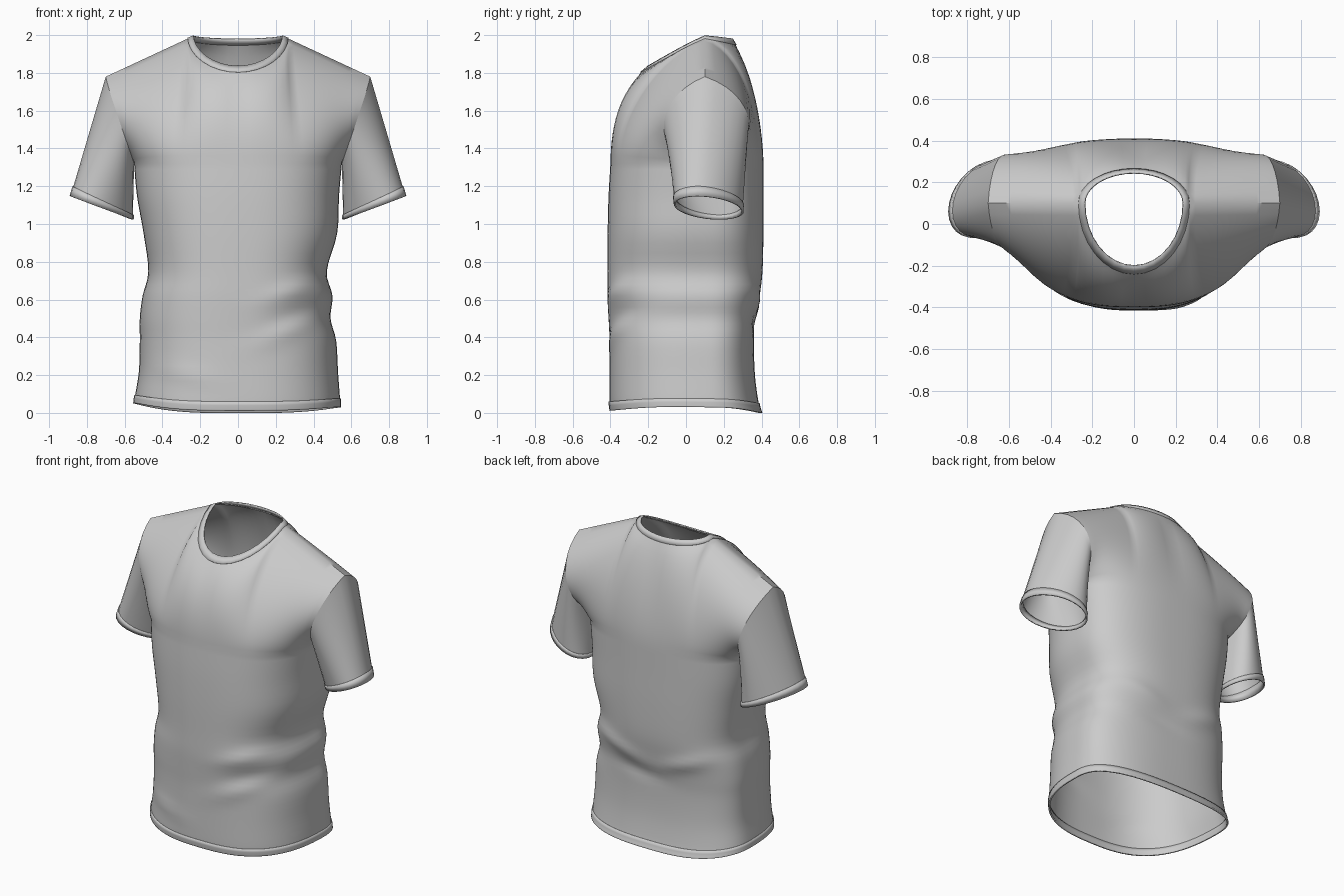
import bpy, bmesh
from math import sin, cos, pi, exp
from mathutils import Vector

cube = bpy.data.objects.get("Cube")
if cube:
    bpy.data.objects.remove(cube, do_unlink=True)

fabric = bpy.data.materials.new("light_grey_fabric")
fabric.use_nodes = True
GREY = (0.6, 0.6, 0.6, 1)
fabric.diffuse_color = GREY
fabric.node_tree.nodes["Principled BSDF"].inputs["Base Color"].default_value = GREY

N = 24        # columns in a quarter of the body
NECK = 8      # columns that end at the neckline
STEPS = 4     # samples between body sections
RISE = 14     # samples from underarm to shoulder
ROUND = 0.77  # squareness of the body section
SEAM = 0.1    # y of the side and shoulder seams

# Body sections: height, right half-width, left half-width, front y, back y
SECTIONS = [Vector(r) for r in (
    (0, .55, .54, -.4, .4),
    (.05, .545, .54, -.405, .385),
    (.2, .525, .53, -.405, .365),
    (.38, .52, .52, -.405, .36),
    (.5, .52, .49, -.41, .37),
    (.62, .505, .5, -.415, .39),
    (.75, .475, .47, -.415, .405),
    (.95, .5, .525, -.415, .41),
    (1.15, .535, .535, -.41, .41),
    (1.32, .55, .55, -.4, .41))]

# Cloth folds: front or back, x, z, slope, depth
FOLDS = [(-1, .33, .66, .3, .018), (-1, .35, .54, .3, -.015),
         (-1, .25, .42, .35, .01), (-1, -.3, .2, -.15, .01),
         (1, .25, .62, .3, .015), (1, -.25, .6, -.3, .015),
         (1, .1, .48, .1, -.012)]

# Bezier handles at the top edge: centre, neck corner, shoulder tip
HANDLES = {-1: [Vector(h) for h in ((0, -.1, -.13), (0, -.28, -.1), (-.02, -.26, -.1))],
           1: [Vector(h) for h in ((0, .06, -.13), (0, .2, -.06), (-.02, .3, -.1))]}


def smooth_rows(rows, steps):
    """Catmull-Rom samples through the rows."""
    out = []
    last = len(rows) - 1
    for k in range(last):
        a, b, c, d = (rows[min(max(k + o, 0), last)] for o in (-1, 0, 1, 2))
        for j in range(steps):
            t = j / steps
            out.append(b + (c - a) * (t / 2) + (a * 2 - b * 5 + c * 4 - d) * (t * t / 2)
                       + (b * 3 - a - c * 3 + d) * (t ** 3 / 2))
    return out + [rows[-1]]


def bezier(a, b, c, d, t):
    s = 1 - t
    return a * s ** 3 + b * (3 * s * s * t) + c * (3 * s * t * t) + d * t ** 3


BODY = smooth_rows(SECTIONS, STEPS)


def neck(sx, sy, i, r):
    """Point on the neckline; r above 1 moves outwards over the cloth."""
    t = i / NECK * pi / 2
    depth, dip = (.3, .16) if sy < 0 else (.145, .015)
    c = max(cos(t), 0)
    z = 1.995 - dip * c ** 1.1 - (r - 1) * (.1 + .15 * c)
    return Vector((sx * .235 * r * sin(t), SEAM + sy * depth * r * c, z))


def column(sx, sy, i):
    """Body points from hem to neckline or shoulder seam."""
    a = i / N * pi / 2
    s, c = sin(a) ** ROUND, max(cos(a), 0) ** ROUND
    pts = []
    for z, wr, wl, yf, yb in BODY:
        x = sx * s * (wl if sx > 0 else wr)
        y = SEAM + ((yf if sy < 0 else yb) - SEAM) * c
        for side, fx, fz, slope, depth in FOLDS:
            if side == sy:
                off = (z - fz - slope * (x - fx)) / .045
                y += sy * c * depth * exp(-off * off - ((x - fx) / .18) ** 2)
        lift = s ** 3 * (.05 if sx < 0 else .03) + (.012 * c if sy < 0 else 0)
        pts.append(Vector((x, y, z + lift * max(0, 1 - z / .3))))
    # Upper panel, curving in to the neckline and shoulder
    start = pts[-1]
    h = HANDLES[sy]
    if i <= NECK:
        top = neck(sx, sy, i, 1.13)
        handle = h[0].lerp(h[1], i / NECK)
    else:
        g = (i - NECK) / (N - NECK)
        top = neck(sx, sy, NECK, 1.13).lerp(Vector((sx * .7, SEAM, 1.78)), g)
        handle = h[1].lerp(h[2], g)
    handle = Vector((handle.x * sx, handle.y, handle.z))
    side_y = SEAM + sy * .32
    centre_y = SECTIONS[-1][3 if sy < 0 else 4]
    low = Vector((start.x * .9 + top.x * .1, side_y + (centre_y - side_y) * c,
                  start.z + .05 + .15 * c))
    return pts + [bezier(start, low, top + handle, top, k / RISE)
                  for k in range(1, RISE + 1)]


def build(name, grids, thickness=0):
    """Weld grids of points into one smooth cloth surface."""
    bm = bmesh.new()
    for grid in grids:
        verts = [[bm.verts.new(p) for p in row] for row in grid]
        for r0, r1 in zip(verts, verts[1:]):
            for k in range(len(r0) - 1):
                bm.faces.new((r0[k], r0[k + 1], r1[k + 1], r1[k]))
    bmesh.ops.remove_doubles(bm, verts=bm.verts, dist=1e-4)
    bmesh.ops.recalc_face_normals(bm, faces=bm.faces)
    mesh = bpy.data.meshes.new(name)
    bm.to_mesh(mesh)
    bm.free()
    mesh.materials.append(fabric)
    ob = bpy.data.objects.new(name, mesh)
    bpy.context.collection.objects.link(ob)
    bpy.ops.object.select_all(action='DESELECT')
    ob.select_set(True)
    bpy.context.view_layer.objects.active = ob
    bpy.ops.object.shade_smooth_by_angle(angle=pi / 4)
    if thickness:
        mod = ob.modifiers.new("thickness", 'SOLIDIFY')
        mod.thickness = thickness
        mod.offset = 0


QUARTERS = [(sx, sy) for sx in (-1, 1) for sy in (-1, 1)]
panels = {q: [column(*q, i) for i in range(N + 1)] for q in QUARTERS}

# Body, bottom hem and collar
build("shirt_body", panels.values())
build("bottom_hem", [[col[:STEPS + 1] for col in p] for p in panels.values()], .01)
build("collar", [[[neck(*q, i, r) for r in (1.13, 1.06, 1)] for i in range(NECK + 1)]
                 for q in QUARTERS], .008)

# Sleeves run from the armhole to a tilted oval cuff
for sx, side in ((1, "left"), (-1, "right")):
    front = panels[sx, -1][N][-RISE - 1:]
    back = panels[sx, 1][N][-RISE - 1:]
    armhole = front + back[-2::-1]
    rows = []
    for k in range(13):
        ring = []
        for j, p in enumerate(armhole):
            t = pi * j / RISE
            cuff = Vector((sx * (.722 - .165 * cos(t)), .12 + .06 * cos(t) - .17 * sin(t),
                           1.085 - .062 * cos(t)))
            ring.append(p.lerp(cuff, k / 12))
        rows.append(ring)
    build(side + "_sleeve", [rows])
    build(side + "_cuff", [rows[-2:]], .01)
